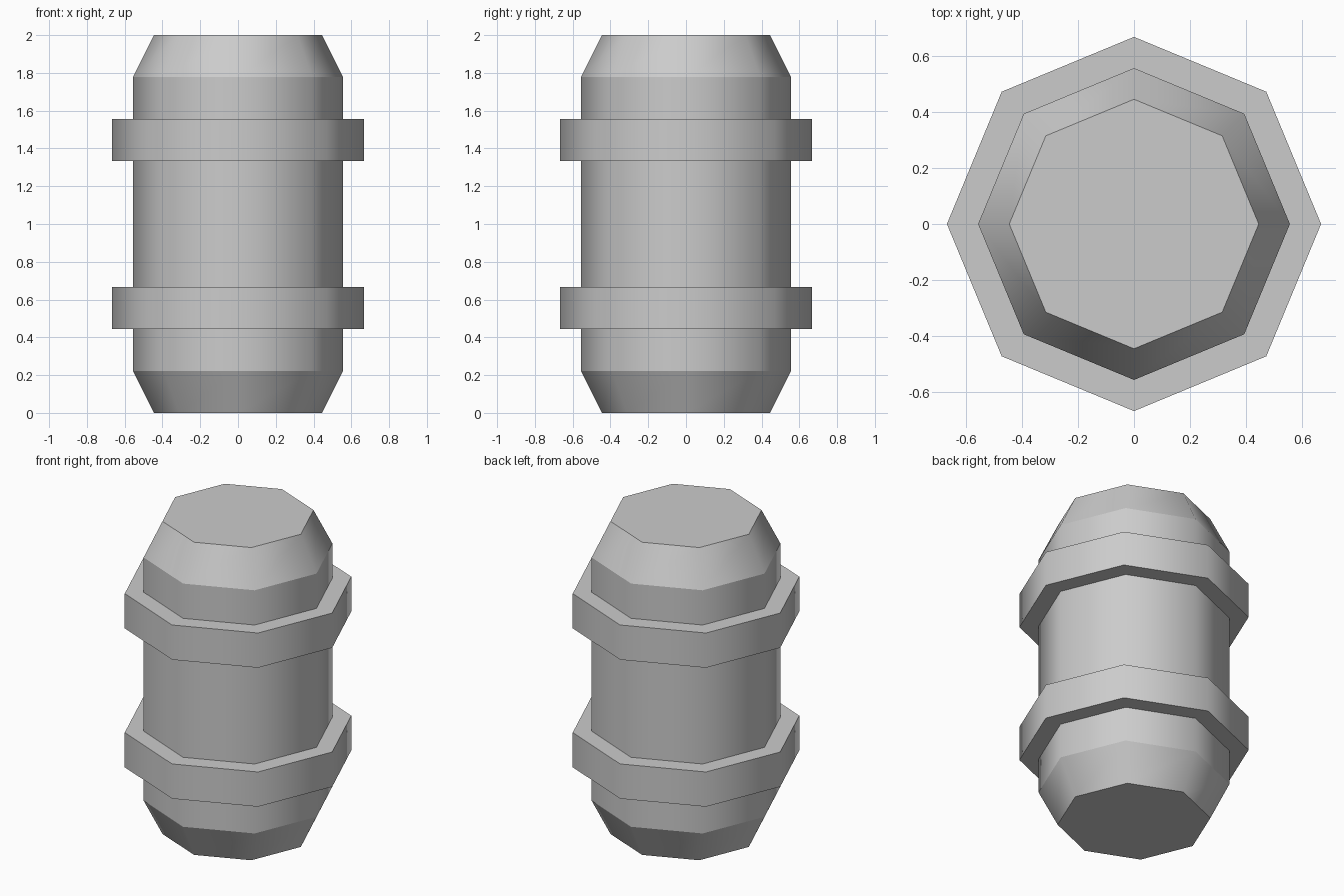
import bpy, bmesh
from math import cos, sin, pi

if "Cube" in bpy.data.objects:
    bpy.data.objects.remove(bpy.data.objects["Cube"])

SIDES = 8
U = 2 / 9  # height of one tier


def lathe(name, profile, caps=False):
    """Spin an (r, z) profile into an octagonal shell: round sides, crisp rims."""
    bm = bmesh.new()
    rings = [[bm.verts.new((r * cos(2 * pi * i / SIDES), r * sin(2 * pi * i / SIDES), z))
              for i in range(SIDES)] for r, z in profile]
    for a, b in zip(rings, rings[1:]):
        for i in range(SIDES):
            j = (i + 1) % SIDES
            bm.faces.new((a[i], a[j], b[j], b[i])).smooth = True
    if caps:
        bm.faces.new(rings[0][::-1])
        bm.faces.new(rings[-1])
    # sharp edges around every ring
    for ring in rings:
        for i in range(SIDES):
            bm.edges.get((ring[i], ring[(i + 1) % SIDES])).smooth = False
    mesh = bpy.data.meshes.new(name)
    bm.to_mesh(mesh)
    bm.free()
    obj = bpy.data.objects.new(name, mesh)
    bpy.context.collection.objects.link(obj)
    return obj


# Barrel body with tapered ends
lathe("barrel_body", [(2 * U, 0), (2.5 * U, U), (2.5 * U, 8 * U), (2 * U, 9 * U)], caps=True)

# Raised hoops, sunk slightly into the body
for name, z in (("lower_hoop", 2 * U), ("upper_hoop", 6 * U)):
    lathe(name, [(2.45 * U, z), (3 * U, z), (3 * U, z + U), (2.45 * U, z + U)])
